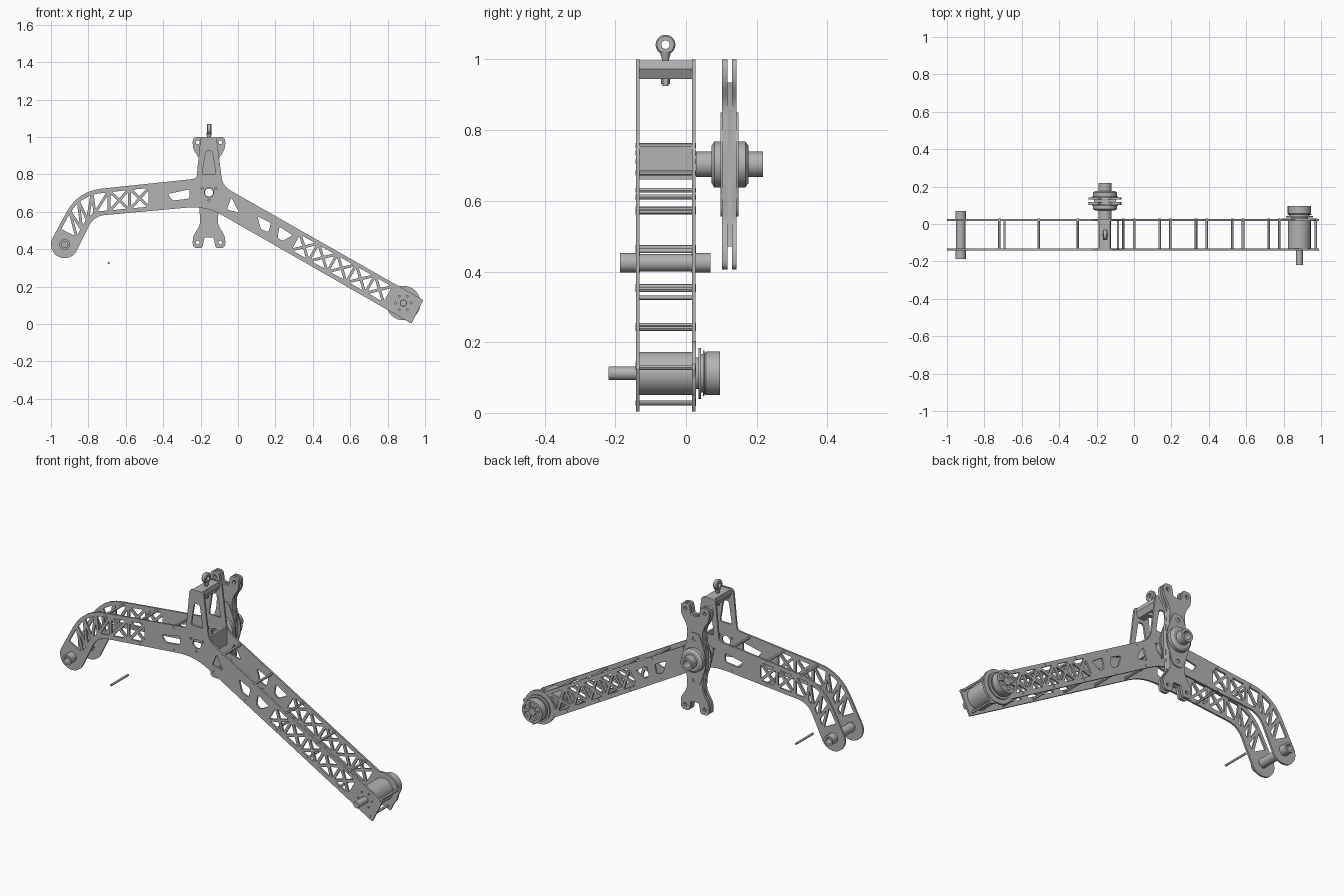
import bpy, bmesh, math
from mathutils import Vector, Matrix

cube = bpy.data.objects.get("Cube")
if cube:
    bpy.data.objects.remove(cube)

grey = bpy.data.materials.new("machined_grey")
grey.use_nodes = True
grey.diffuse_color = (0.45, 0.45, 0.45, 1)
grey.node_tree.nodes["Principled BSDF"].inputs["Base Color"].default_value = (0.45, 0.45, 0.45, 1)


# ---------- helpers ----------
def add(name, mesh):
    mesh.materials.clear()
    mesh.materials.append(grey)
    for p in mesh.polygons:
        p.use_smooth = True
        p.material_index = 0
    mesh.set_sharp_from_angle(angle=math.radians(30))
    ob = bpy.data.objects.new(name, mesh)
    bpy.context.collection.objects.link(ob)
    return ob


def rounded(points, default=0.0, steps=6):
    """Round each corner (x, z, cut length) with a short curve."""
    out = []
    for i, p in enumerate(points):
        c = Vector(p[:2])
        d = p[2] if len(p) > 2 else default
        if d == 0:
            out.append(c)
            continue
        a, b = Vector(points[i - 1][:2]), Vector(points[(i + 1) % len(points)][:2])
        a = c + (a - c).normalized() * d
        b = c + (b - c).normalized() * d
        for k in range(steps + 1):
            t = k / steps
            out.append(a * (1 - t) ** 2 + c * 2 * t * (1 - t) + b * t * t)
    return out


def circle(x, z, r, n=24):
    return [Vector((x + r * math.cos(math.tau * k / n), z + r * math.sin(math.tau * k / n))) for k in range(n)]


def plate(name, loops, y0, y1):
    """Flat plate in the xz plane; first loop is the outline, the rest are holes."""
    cu = bpy.data.curves.new(name, "CURVE")
    cu.dimensions, cu.fill_mode, cu.extrude = "2D", "BOTH", (y1 - y0) / 2
    for loop in loops:
        sp = cu.splines.new("POLY")
        sp.points.add(len(loop) - 1)
        for pt, v in zip(sp.points, loop):
            pt.co = (v[0], v[1], 0, 1)
        sp.use_cyclic_u = True
    tmp = bpy.data.objects.new(name + "_tmp", cu)
    bpy.context.collection.objects.link(tmp)
    deps = bpy.context.evaluated_depsgraph_get()
    mesh = bpy.data.meshes.new_from_object(tmp.evaluated_get(deps))
    bpy.data.objects.remove(tmp)
    bm = bmesh.new()
    bm.from_mesh(mesh)
    bmesh.ops.remove_doubles(bm, verts=bm.verts, dist=1e-5)
    bmesh.ops.transform(bm, verts=bm.verts, matrix=Matrix.Translation((0, (y0 + y1) / 2, 0))
                        @ Matrix.Rotation(math.pi / 2, 4, "X"))
    bmesh.ops.recalc_face_normals(bm, faces=bm.faces)
    bm.to_mesh(mesh)
    bm.free()
    return add(name, mesh)


def lathe(name, x, z, profile, bore=0.0, n=32):
    """Turned part around a y axis; profile is (y, radius)."""
    prof = [(profile[0][0], bore)] + profile + [(profile[-1][0], bore)]
    bm = bmesh.new()
    vs = [bm.verts.new((r, y, 0)) for y, r in prof]
    es = [bm.edges.new(e) for e in zip(vs, vs[1:])]
    if bore:
        es.append(bm.edges.new((vs[-1], vs[0])))
    bmesh.ops.spin(bm, geom=vs + es, cent=(0, 0, 0), axis=(0, 1, 0), angle=math.tau, steps=n)
    bmesh.ops.remove_doubles(bm, verts=bm.verts, dist=1e-5)
    bmesh.ops.recalc_face_normals(bm, faces=bm.faces)
    bmesh.ops.translate(bm, verts=bm.verts, vec=(x, 0, z))
    mesh = bpy.data.meshes.new(name)
    bm.to_mesh(mesh)
    bm.free()
    return add(name, mesh)


def inset(tri, w):
    """Shrink a triangle toward its incentre, leaving struts of width 2w."""
    a, b, c = (Vector(p) for p in tri)
    la, lb, lc = (b - c).length, (a - c).length, (a - b).length
    per = la + lb + lc
    mid = (a * la + b * lb + c * lc) / per
    rho = abs((b - a).cross(c - a)) / per
    return rounded([mid + (p - mid) * (1 - w / rho) for p in (a, b, c)], 0.006, 3)


def truss(top, low, crossed, w=0.0075):
    holes = []
    for (a, b), (d, c) in zip(zip(top, top[1:]), zip(low, low[1:])):
        if crossed:
            m = (Vector(a) + Vector(b) + Vector(c) + Vector(d)) / 4
            tris = [(a, b, m), (b, c, m), (c, d, m), (d, a, m)]
        else:
            tris = [(a, d, b), (b, d, c)]
        holes += [inset(t, w) for t in tris]
    return holes


# ---------- side plates ----------
ALONG, ACROSS = Vector((0.87, -0.493)), Vector((-0.493, -0.87))


def on_arm(s, t):
    return Vector((-0.02, 0.703)) + ALONG * s + ACROSS * t


PIVOT, AXLE, MOTOR = (-0.155, 0.703), (-0.927, 0.425), (0.884, 0.112)
hook_end = [(AXLE[0] + 0.073 * math.cos(math.radians(a)), AXLE[1] + 0.073 * math.sin(math.radians(a)))
            for a in range(-28, -209, -10)]
outline = rounded([(-0.2, 1.0, 0.02), (-0.115, 1.0, 0.02), (-0.082, 0.737, 0.05), (0.99, 0.128, 0.006),
                   (0.927, 0.002, 0.006), (-0.17, 0.631, 0.1), (-0.771, 0.577, 0.06)] + hook_end
                  + [(-0.857, 0.71, 0.13), (-0.222, 0.777, 0.02)])

# Lattice of the long arm, the short arm and the hook
stations = [0.41 + 0.116 * i for i in range(6)]
holes = truss([on_arm(s, 0.014) for s in stations], [on_arm(s, 0.124) for s in stations], True)
hook_out = [(-0.955, 0.505), (-0.9, 0.605), (-0.855, 0.66), (-0.78, 0.7), (-0.69, 0.712)]
hook_in = [(-0.86, 0.455), (-0.835, 0.505), (-0.805, 0.555), (-0.765, 0.593), (-0.69, 0.6)]
holes += truss(hook_out, hook_in, False)
holes += truss([(-0.69, 0.712), (-0.58, 0.724), (-0.47, 0.735)],
               [(-0.69, 0.6), (-0.58, 0.61), (-0.47, 0.62)], True)

# Single windows
windows = [
    [(-0.172, 0.925), (-0.138, 0.925), (-0.118, 0.8), (-0.192, 0.8)],
    [(-0.375, 0.695), (-0.26, 0.72), (-0.26, 0.67), (-0.35, 0.66)],
    [on_arm(0.0, 0.03), on_arm(0.075, 0.08), on_arm(0.01, 0.1)],
    [on_arm(0.17, 0.05), on_arm(0.25, 0.045), on_arm(0.265, 0.095), on_arm(0.22, 0.1)],
    [on_arm(0.3, 0.04), on_arm(0.385, 0.045), on_arm(0.35, 0.1), on_arm(0.32, 0.095)],
]
holes += [rounded([tuple(p) for p in w], 0.012, 4) for w in windows]
holes.append(circle(*PIVOT, 0.025))
for k in range(3):
    a = math.radians(30 + 120 * k)
    holes.append(circle(PIVOT[0] + 0.042 * math.cos(a), PIVOT[1] + 0.042 * math.sin(a), 0.006, 10))
for k in range(6):
    a = math.radians(60 * k)
    holes.append(circle(MOTOR[0] + 0.042 * math.cos(a), MOTOR[1] + 0.042 * math.sin(a), 0.005, 10))

plate("front_side_plate", [outline] + holes, -0.141, -0.131)
plate("back_side_plate", [outline] + holes, 0.017, 0.027)
plate("motor_backing_plate", [circle(*MOTOR, 0.092, 48)], 0.0165, 0.0285)

# ---------- spacers and cross members ----------
pins = [on_arm(0.03 + 0.223 * i, t) for i in range(6) for t in (0.011, 0.127)]
pins += [(-0.72, 0.712), (-0.51, 0.735), (-0.3, 0.757), (-0.51, 0.611), (-0.3, 0.63)]
for i, (x, z) in enumerate(pins):
    lathe(f"spacer_{i}", x, z, [(-0.143, 0.007), (0.029, 0.007)], n=12)
lathe("loose_spacer", -0.692, 0.326, [(-0.133, 0.006), (0.019, 0.006)], n=12)

plate("tower_top_block", [[(-0.187, 0.997), (-0.128, 0.997), (-0.123, 0.973), (-0.138, 0.945),
                           (-0.175, 0.945), (-0.19, 0.973)]], -0.132, 0.018)
plate("shoulder_cross_plate", [[(-0.09, 0.66), (-0.08, 0.66), (-0.08, 0.755), (-0.09, 0.755)]], -0.132, 0.018)

# ---------- lifting eye ----------
eye = bpy.data.meshes.new("lifting_eye")
bm = bmesh.new()
up = Matrix.Translation((PIVOT[0], -0.058, 0))
for z0, z1, r0, r1, n in ((0.925, 1.02, 0.008, 0.008, 16), (0.93, 0.945, 0.013, 0.013, 6),
                          (0.997, 1.022, 0.009, 0.016, 16)):
    bmesh.ops.create_cone(bm, cap_ends=True, segments=n, radius1=r0, radius2=r1, depth=z1 - z0,
                          matrix=up @ Matrix.Translation((0, 0, (z0 + z1) / 2)))
ring = [bm.verts.new((x, 0, r)) for x, r in ((-0.012, 0.012), (-0.012, 0.024), (-0.007, 0.028),
                                            (0.007, 0.028), (0.012, 0.024), (0.012, 0.012))]
edges = [bm.edges.new((ring[i - 1], ring[i])) for i in range(6)]
spun = bmesh.ops.spin(bm, geom=ring + edges, cent=(0, 0, 0), axis=(1, 0, 0), angle=math.tau, steps=28)
ring_verts = {v for v in bm.verts if abs(v.co.x) < 0.05}
bmesh.ops.translate(bm, verts=list(ring_verts), vec=(PIVOT[0], -0.058, 1.042))
bmesh.ops.remove_doubles(bm, verts=bm.verts, dist=1e-5)
bmesh.ops.recalc_face_normals(bm, faces=bm.faces)
bm.to_mesh(eye)
bm.free()
add("lifting_eye", eye)

# ---------- rocker bar with forked ends ----------
side = [(0.025, 0.24, 0.012), (0.035, 0.297, 0.012), (0.087, 0.297, 0.025), (0.087, 0.235, 0.025),
        (0.045, 0.17, 0.03), (0.055, 0.05, 0.02)]
right = side + [(x, -z, d) for x, z, d in reversed(side)]
bar = right + [(-x, z, d) for x, z, d in reversed(right)]
bar = rounded([(PIVOT[0] + x, PIVOT[1] + z, d) for x, z, d in bar])
lug_holes = [circle(PIVOT[0] + sx * 0.06, PIVOT[1] + sz * 0.268, 0.01, 16) for sx in (-1, 1) for sz in (-1, 1)]
bore = circle(*PIVOT, 0.03)
plate("rocker_front_cheek", [bar, bore] + lug_holes, 0.102, 0.117)
plate("rocker_back_cheek", [bar, bore] + lug_holes, 0.13, 0.143)
core = [Vector((p.x, min(max(p.y, 0.47), 0.935))) for p in rounded(
    [(PIVOT[0] + x, PIVOT[1] + z, 0) for x, z in ((-0.06, 0.232), (0.06, 0.232), (0.045, 0.17), (0.055, 0),
     (0.045, -0.17), (0.06, -0.232), (-0.06, -0.232), (-0.045, -0.17), (-0.055, 0), (-0.045, 0.17))])]
plate("rocker_core", [core, bore], 0.116, 0.131)

# Oval bearing flanges on both faces of the bar
oval = rounded([(PIVOT[0] + x, PIVOT[1] + z, 0.025) for x, z in (
    (-0.03, 0.147), (0.03, 0.147), (0.07, 0.03), (0.07, -0.03),
    (0.03, -0.147), (-0.03, -0.147), (-0.07, -0.03), (-0.07, 0.03))])
bolts = [circle(PIVOT[0], PIVOT[1] + z, 0.012, 16) for z in (-0.115, 0.115)]
for name, y0, y1 in (("front", 0.097, 0.103), ("back", 0.142, 0.148)):
    plate(f"bearing_flange_{name}", [oval, bore] + bolts, y0, y1)
lathe("pivot_hub", *PIVOT, [(0.028, 0.036), (0.072, 0.036), (0.072, 0.052), (0.08, 0.065), (0.098, 0.065),
                            (0.098, 0.05), (0.147, 0.05), (0.147, 0.065), (0.168, 0.065), (0.177, 0.052),
                            (0.177, 0.036), (0.218, 0.036)], bore=0.022, n=40)

# ---------- hook axle ----------
lathe("hook_axle", *AXLE, [(-0.187, 0.028), (-0.13, 0.028), (-0.13, 0.025), (0.016, 0.025),
                           (0.016, 0.028), (0.07, 0.028)], bore=0.017)

# ---------- motor ----------
lathe("motor_body", *MOTOR, [(-0.132, 0.061), (0.018, 0.061)], n=48)
lathe("motor_shaft", *MOTOR, [(-0.22, 0.017), (-0.217, 0.019), (-0.13, 0.019)])
lathe("motor_brake_disc", *MOTOR, [(0.027, 0.045), (0.036, 0.045), (0.036, 0.072), (0.042, 0.072),
                                   (0.042, 0.055), (0.048, 0.055), (0.048, 0.064), (0.053, 0.064),
                                   (0.053, 0.058), (0.057, 0.062), (0.085, 0.062)], n=48)
vents = []
for k in range(6):
    arc = [(r, math.radians(60 * k + a)) for r, a in ((0.02, 8), (0.05, 8), (0.052, 28), (0.05, 48), (0.02, 48))]
    vents.append([Vector((MOTOR[0] + r * math.cos(a), MOTOR[1] + r * math.sin(a))) for r, a in arc])
plate("motor_end_cap", [circle(*MOTOR, 0.062, 48)] + vents, 0.084, 0.096)
